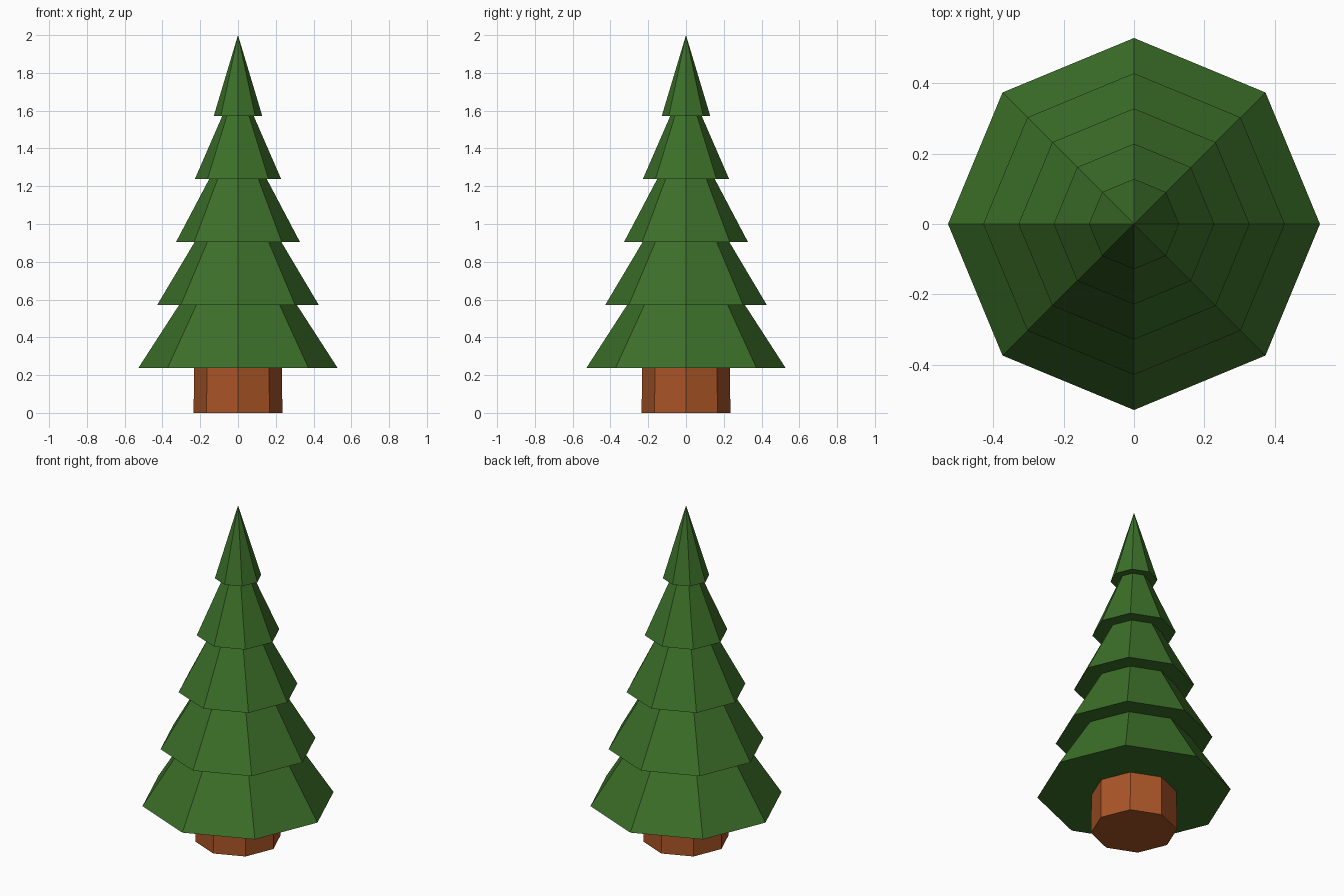
import bpy, math

if "Cube" in bpy.data.objects:
    bpy.data.objects.remove(bpy.data.objects["Cube"])


def material(name, colour):
    m = bpy.data.materials.new(name)
    m.diffuse_color = (*colour, 1)
    m.use_nodes = True
    m.node_tree.nodes["Principled BSDF"].inputs["Base Color"].default_value = m.diffuse_color
    return m


def octagon_cone(name, r1, r2, z0, z1, mat):
    # eight-sided solid with its corners on the x and y axes
    bpy.ops.mesh.primitive_cone_add(vertices=8, radius1=r1, radius2=r2, depth=z1 - z0,
                                    location=(0, 0, (z0 + z1) / 2))
    ob = bpy.context.object
    ob.name = name
    ob.data.materials.append(mat)
    return ob


green = material("needles", (0.045, 0.16, 0.022))
brown = material("bark", (0.40, 0.09, 0.02))

# trunk
octagon_cone("trunk", 0.235, 0.232, 0, 0.3, brown)

# overlapping foliage tiers, each narrower and shorter than the one below
for i in range(5):
    base = 0.237 + i * 0.334
    octagon_cone(f"foliage_tier_{i + 1}", 0.528 - 0.1 * i, 0, base,
                 base + 0.817 - 0.0975 * i if i < 4 else 2.0, green)
